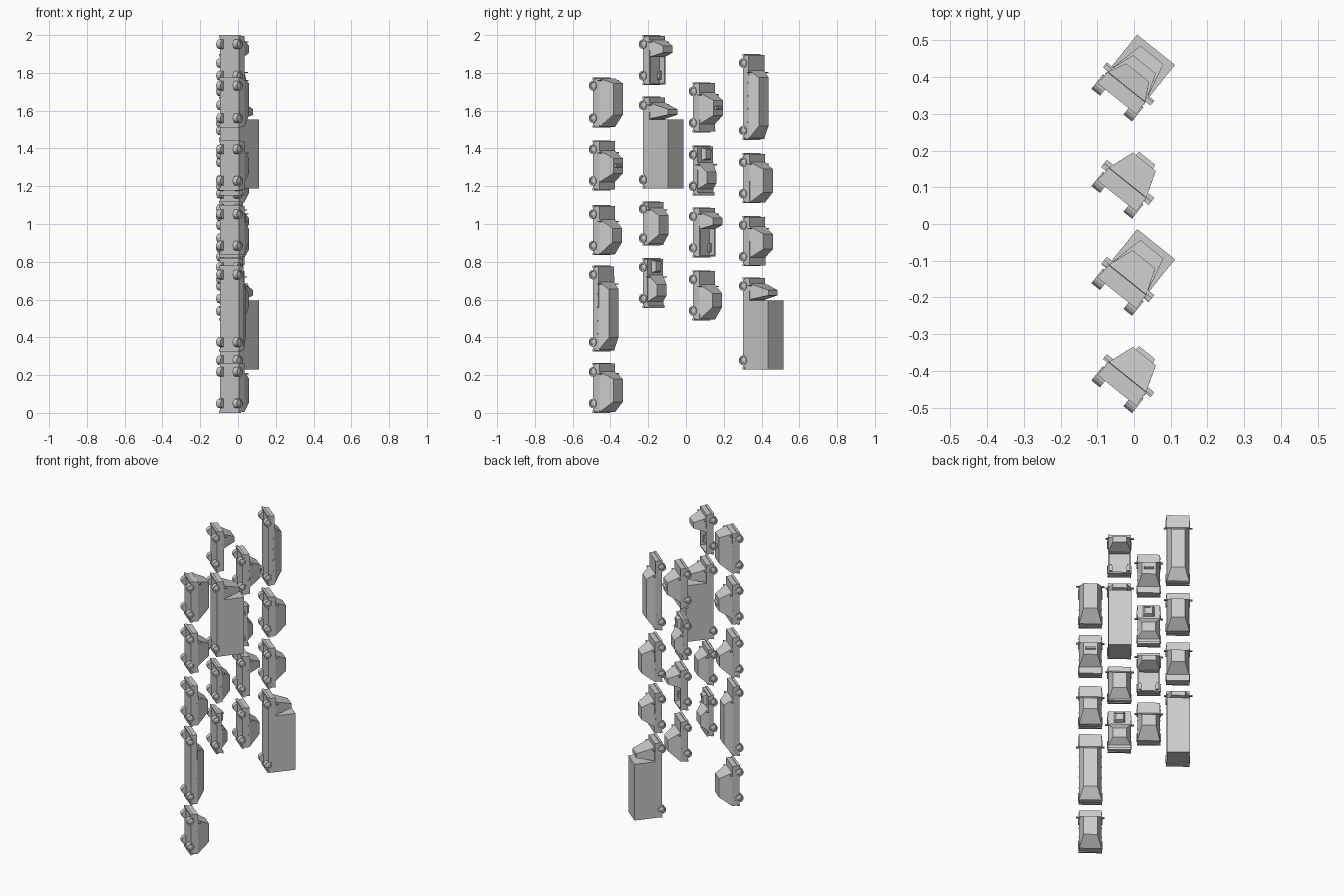
import bpy, bmesh, math
from mathutils import Matrix, Vector

if "Cube" in bpy.data.objects:
    bpy.data.objects.remove(bpy.data.objects["Cube"])

# Vehicles stand on their tails: local x = width, y = length (world z), z = roof direction
C, S = 0.78, 0.626
ROT = Matrix(((-C, 0, S, 0), (S, 0, C, 0), (0, 1, 0, 0), (0, 0, 0, 1)))
COLS = (-0.451, -0.186, 0.0785, 0.3435)
HW = 0.066  # half width of every body


def frustum(bm, low, high):
    """low/high = (half width, rear y, front y, z rear, z front)"""
    vs = []
    for w, y0, y1, z0, z1 in (low, high):
        vs += [bm.verts.new(p) for p in ((-w, y0, z0), (w, y0, z0), (w, y1, z1), (-w, y1, z1))]
    for f in ((3, 2, 1, 0), (4, 5, 6, 7), (0, 1, 5, 4), (1, 2, 6, 5), (2, 3, 7, 6), (3, 0, 4, 7)):
        bm.faces.new([vs[i] for i in f])


def box(bm, x0, x1, y0, y1, z0, z1):
    m = Matrix.Translation(((x0 + x1) / 2, (y0 + y1) / 2, (z0 + z1) / 2))
    m = m @ Matrix.Diagonal((abs(x1 - x0), y1 - y0, z1 - z0, 1))
    bmesh.ops.create_cube(bm, size=1, matrix=m)


def finish(bm, name):
    bmesh.ops.recalc_face_normals(bm, faces=bm.faces)
    me = bpy.data.meshes.new(name)
    bm.to_mesh(me)
    bm.free()
    return me


def place(me, name, mat):
    ob = bpy.data.objects.new(name, me)
    bpy.context.collection.objects.link(ob)
    ob.matrix_world = mat
    return ob


# Shared wheel with a sunken rim and raised hub, axis along local x, outer face at +x
bm = bmesh.new()
bmesh.ops.create_cone(bm, cap_ends=True, segments=16, radius1=0.025, radius2=0.025, depth=0.03,
                      matrix=Matrix.Translation((0.056, 0, 0)) @ Matrix.Rotation(math.pi / 2, 4, 'Y'))
cap = max(bm.faces, key=lambda f: f.calc_center_median().x)
for thick, push in ((0.008, 0), (0.002, -0.004), (0.007, 0.003)):
    bmesh.ops.inset_region(bm, faces=[cap], thickness=thick, depth=push)
WHEEL = finish(bm, "wheel")


def vehicle(kind, n, col, z0, L, belt, cab, wheels, handles=(), roof_w=0.04):
    """cab = (rear base, rear roof, front roof, front base, roof height)"""
    base = Matrix.Translation((-0.045, COLS[col], z0)) @ ROT
    name = f"{kind}_{n}_"
    rb, rr, fr, fb, top = cab
    e = 0.004

    # lower body, with an open bed for pickups
    bm = bmesh.new()
    back = rb if kind == "pickup" else e
    frustum(bm, (HW, back, L - e, 0, 0), (HW, back, L - e, belt, belt - 0.002))
    if kind == "pickup":
        box(bm, -HW, HW, e, rb, 0, 0.012)
        for s in (-1, 1):
            box(bm, s * HW, s * (HW - 0.008), e, rb, 0.012, belt)
            box(bm, s * (HW - 0.008), s * (HW - 0.022), 0.03, 0.075, 0.012, 0.027)
        box(bm, -HW + 0.008, HW - 0.008, e, e + 0.008, 0.012, belt)
    place(finish(bm, name + "body"), name + "body", base)

    # cabin
    bm = bmesh.new()
    frustum(bm, (HW - 0.001, rb, fb, belt, belt - 0.001), (roof_w, rr, fr, top, top))
    place(finish(bm, name + "cabin"), name + "cabin", base)

    # bumpers
    bm = bmesh.new()
    for y in (0, L - 0.012):
        box(bm, -HW - 0.002, HW + 0.002, y, y + 0.012, -0.003, 0.012)
    place(finish(bm, name + "bumpers"), name + "bumpers", base)

    # mirrors and door handles
    bm = bmesh.new()
    for s in (-1, 1):
        box(bm, s * 0.06, s * 0.083, fb - 0.014, fb - 0.008, belt, belt + 0.012)
        for y in handles:
            box(bm, s * 0.06, s * 0.068, y, y + 0.008, belt - 0.01, belt - 0.007)
    place(finish(bm, name + "mirrors"), name + "mirrors", base)

    # wheels
    for y in wheels:
        for turn in (0, math.pi):
            place(WHEEL, name + "wheel", base @ Matrix.Translation((0, y, 0)) @ Matrix.Rotation(turn, 4, 'Z'))

    # extras for each kind
    bm = bmesh.new()
    if kind == "taxi":
        y = (rr + fr) / 2
        frustum(bm, (0.03, y - 0.009, y + 0.009, top, top), (0.028, y - 0.005, y + 0.005, top + 0.012, top + 0.012))
        place(finish(bm, name + "roof_sign"), name + "roof_sign", base)
    elif kind == "muscle":
        frustum(bm, (0.034, fb + 0.012, L - 0.012, belt - 0.004, belt - 0.004),
                (0.022, fb + 0.02, L - 0.018, belt + 0.02, belt + 0.02))
        box(bm, -0.025, 0.025, L - 0.03, L - 0.024, belt + 0.018, belt + 0.024)
        box(bm, -HW, HW, 0, 0.016, belt, belt + 0.008)
        place(finish(bm, name + "scoop_and_spoiler"), name + "scoop_and_spoiler", base)
    elif kind == "truck":
        box(bm, -HW, HW, 0, 0.365, 0, 0.168)
        place(finish(bm, name + "cargo_box"), name + "cargo_box", base)
    else:
        bm.free()


STD = (0.05, 0.217)
SEDAN = (0.265, 0.045, (0.045, 0.09, 0.17, 0.21, 0.117), STD, (0.09, 0.15))
SUV = (0.265, 0.045, (0.005, 0.058, 0.18, 0.218, 0.117), STD, (0.08, 0.14))
HATCH = (0.265, 0.045, (0.006, 0.07, 0.142, 0.19, 0.113), STD, (0.08, 0.14))
VAN = (0.265, 0.045, (0.005, 0.068, 0.235, 0.26, 0.117), (0.05, 0.222), (0.1, 0.17))
PICKUP = (0.265, 0.045, (0.15, 0.172, 0.208, 0.24, 0.115), STD, (0.165,))
MUSCLE = (0.265, 0.032, (0.035, 0.065, 0.125, 0.175, 0.073), STD, (0.1,))
SPORT = (0.235, 0.034, (0.012, 0.06, 0.16, 0.2, 0.088), (0.04, 0.195), (0.1,))
LIMO = (0.455, 0.04, (0.01, 0.075, 0.33, 0.368, 0.088), (0.05, 0.407), (0.09, 0.16, 0.23, 0.3))
TRUCK = (0.487, 0.045, (0.37, 0.392, 0.42, 0.455, 0.15), (0.048, 0.442))

# column, tail height, kind, shape
FLEET = [
    (0, 0.0, "suv", SUV), (0, 0.325, "limousine", LIMO), (0, 0.835, "hatchback", HATCH),
    (0, 1.178, "taxi", SEDAN), (0, 1.51, "van", VAN),
    (1, 0.555, "muscle", MUSCLE), (1, 0.885, "sports", SPORT), (1, 1.187, "truck", TRUCK),
    (1, 1.735, "pickup", PICKUP),
    (2, 0.49, "hatchback", HATCH), (2, 0.823, "pickup", PICKUP), (2, 1.15, "muscle", MUSCLE),
    (2, 1.485, "taxi", SEDAN),
    (3, 0.23, "truck", TRUCK), (3, 0.777, "sedan", SEDAN), (3, 1.11, "suv", SUV),
    (3, 1.445, "limousine", LIMO),
]
for n, (col, z0, kind, shape) in enumerate(FLEET, 1):
    vehicle(kind, n, col, z0, *shape)
